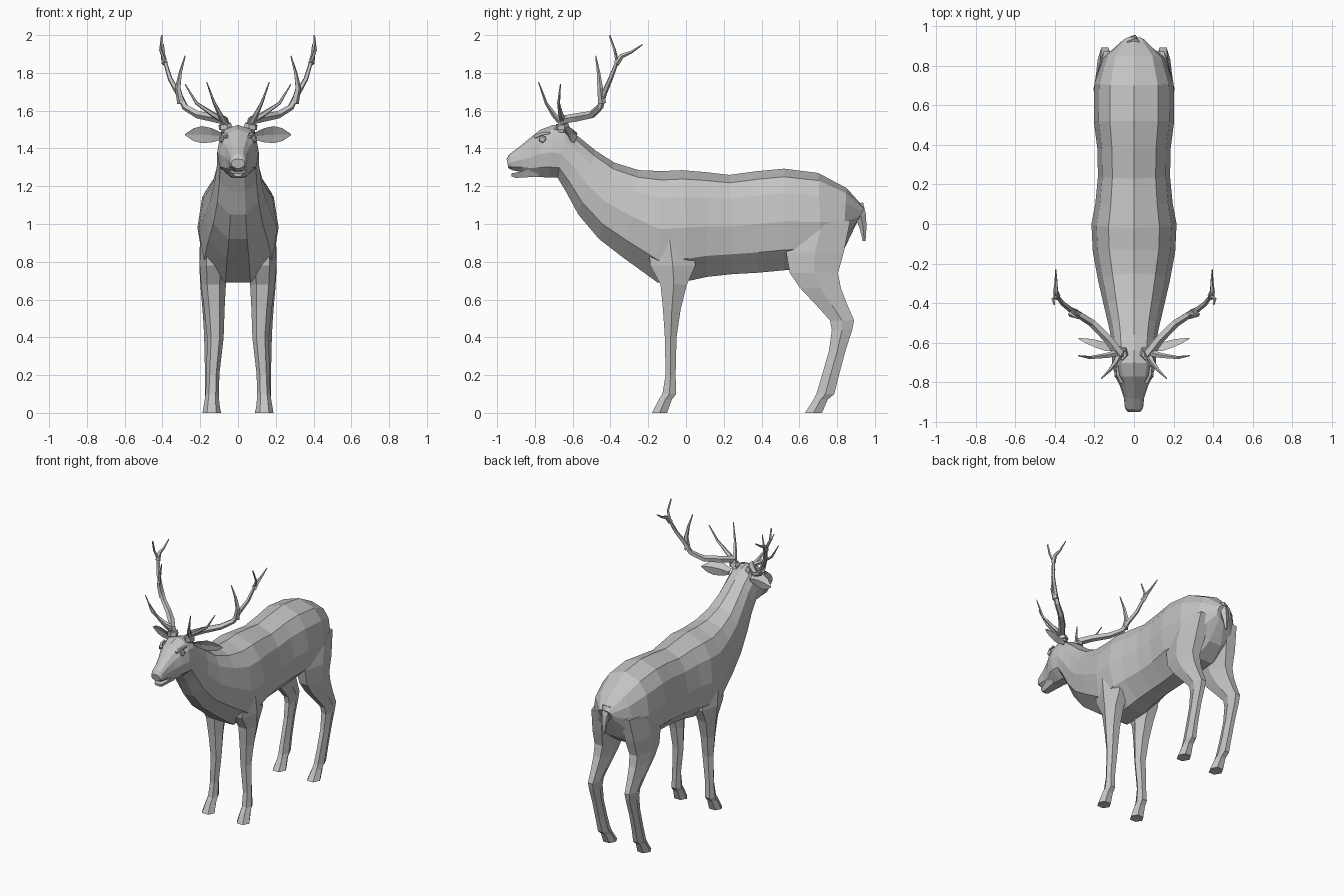
import bpy, bmesh, math
from mathutils import Vector

coat = bpy.data.materials.new("grey_coat")
coat.diffuse_color = (0.55, 0.55, 0.55, 1)


def loft(name, tubes, mirror=False):
    """Skin closed rings of points; each tube is a list of rings."""
    bm = bmesh.new()
    for rings in tubes:
        vs = [[bm.verts.new(p) for p in r] for r in rings]
        n = len(vs[0])
        for a, b in zip(vs, vs[1:]):
            for i in range(n):
                j = (i + 1) % n
                bm.faces.new((a[i], a[j], b[j], b[i]))
        bm.faces.new(vs[0][::-1])
        bm.faces.new(vs[-1])
    bmesh.ops.recalc_face_normals(bm, faces=bm.faces)
    return finish(name, bm, mirror)


def finish(name, bm, mirror):
    me = bpy.data.meshes.new(name)
    bm.to_mesh(me)
    bm.free()
    me.materials.append(coat)
    ob = bpy.data.objects.new(name, me)
    bpy.context.collection.objects.link(ob)
    if mirror:
        ob.modifiers.new("mirror", 'MIRROR').use_axis[0] = True
    return ob


def body_ring(ty, tz, by, bz, w):
    """Cross-section hung between a top point and a bottom point."""
    prof = [(0.08, .60), (.24, .88), (.52, 1), (.8, .87), (1, .32)]
    pt = lambda t, f: (f * w, ty + (by - ty) * t, tz + (bz - tz) * t)
    return ([pt(0, 0)] + [pt(t, f) for t, f in prof]
            + [pt(t, -f) for t, f in reversed(prof)])


def leg_ring(z, yf, yb, x, hw):
    """Six-sided horizontal leg section from front y to back y."""
    m, h = (yf + yb) / 2, (yb - yf) / 2
    return [(x + hw * a, m + h * b, z) for a, b in
            ((.5, -1), (1, 0), (.5, 1), (-.5, 1), (-1, 0), (-.5, -1))]


def tube(path, r0, r1, n=5):
    """Tapered tube along a path, without twist."""
    pts = [Vector(p) for p in path]
    side, rings = Vector((0.3, 1, 0.2)), []
    for i, p in enumerate(pts):
        t = (pts[min(i + 1, len(pts) - 1)] - pts[max(i - 1, 0)]).normalized()
        side = (side - t * side.dot(t)).normalized()
        up = t.cross(side)
        r = r0 + (r1 - r0) * i / (len(pts) - 1)
        rings.append([p + r * (side * math.cos(a) + up * math.sin(a))
                      for a in (math.tau * k / n for k in range(n))])
    return rings


# Head, neck and trunk in one skin: top y, top z, bottom y, bottom z, half width
loft("body", [[body_ring(*s) for s in (
    (-.95, 1.345, -.94, 1.295, .036),
    (-.935, 1.37, -.92, 1.285, .046),
    (-.88, 1.41, -.87, 1.275, .052),
    (-.82, 1.46, -.82, 1.255, .070),
    (-.77, 1.50, -.78, 1.25, .092),
    (-.70, 1.525, -.73, 1.245, .110),
    (-.635, 1.51, -.68, 1.245, .110),
    (-.56, 1.455, -.635, 1.17, .112),
    (-.48, 1.39, -.57, 1.05, .125),
    (-.38, 1.325, -.46, .92, .150),
    (-.25, 1.285, -.33, .82, .180),
    (-.13, 1.28, -.15, .69, .208),
    (-.02, 1.285, .02, .70, .215),
    (.10, 1.275, .11, .72, .195),
    (.23, 1.26, .25, .735, .182),
    (.38, 1.28, .38, .742, .185),
    (.52, 1.293, .52, .755, .203),
    (.70, 1.27, .72, .77, .200),
    (.85, 1.19, .83, .85, .155),
    (.945, 1.085, .90, 1.0, .055))]])

# Lower jaw, leaving a slit for the mouth
loft("lower_jaw", [[[(x * w, y, z) for x, z in
                     ((1, zt), (.6, zb), (-.6, zb), (-1, zt))]
                    for y, zt, zb, w in (
    (-.925, 1.268, 1.252, .025), (-.90, 1.272, 1.244, .036),
    (-.85, 1.285, 1.247, .045), (-.78, 1.30, 1.25, .06))]])

# Legs: height, front y, back y, centre x, half width
loft("front_leg", [[leg_ring(*s) for s in (
    (.95, -.20, .02, .125, .075),
    (.78, -.19, .05, .130, .073),
    (.68, -.135, .005, .130, .066),
    (.55, -.122, -.028, .125, .054),
    (.40, -.112, -.05, .120, .044),
    (.20, -.108, -.055, .133, .034),
    (.10, -.125, -.052, .136, .036),
    (.07, -.145, -.075, .138, .038),
    (0, -.18, -.10, .140, .048))]], True)

loft("hind_leg", [[leg_ring(*s) for s in (
    (1.02, .58, .87, .115, .075),
    (.85, .53, .835, .130, .075),
    (.74, .55, .805, .140, .063),
    (.66, .605, .82, .143, .055),
    (.57, .69, .855, .145, .045),
    (.49, .762, .89, .147, .037),
    (.44, .772, .88, .147, .034),
    (.33, .757, .845, .147, .030),
    (.20, .72, .81, .145, .030),
    (.10, .69, .785, .142, .034),
    (.07, .675, .75, .140, .036),
    (0, .63, .72, .138, .048))]], True)

# Tail
loft("tail", [tube([(0, .90, 1.10), (0, .925, 1.04), (0, .937, .98),
                    (0, .943, .91)], .042, .008)])

# Cupped ears: centre, half height, half depth
loft("ear", [[[(x, y - d, z + h), (x, y + d, z + .3 * h), (x, y + .6 * d, z - h),
               (x, y + .1 * d, z)] for x, y, z, h, d in (
    (.085, -.625, 1.465, .018, .015), (.14, -.62, 1.47, .038, .022),
    (.19, -.605, 1.473, .045, .020), (.235, -.592, 1.473, .034, .014),
    (.28, -.578, 1.473, .004, .003))]], True)

# Antlers: main beam, two brow tines, middle tine, rear tine, base burr
loft("antler", [
    tube([(.06, -.65, 1.49), (.075, -.655, 1.55), (.13, -.58, 1.563),
          (.21, -.50, 1.578), (.28, -.455, 1.62), (.315, -.435, 1.69),
          (.36, -.40, 1.77), (.387, -.365, 1.86), (.41, -.378, 1.92),
          (.403, -.405, 1.998)], .029, .005),
    tube([(.075, -.66, 1.54), (.095, -.70, 1.58), (.125, -.74, 1.64),
          (.165, -.78, 1.75)], .019, .003),
    tube([(.08, -.65, 1.55), (.14, -.665, 1.585), (.22, -.675, 1.64),
          (.28, -.665, 1.74)], .019, .003),
    tube([(.30, -.445, 1.64), (.318, -.455, 1.72), (.305, -.463, 1.80),
          (.28, -.478, 1.89)], .022, .003),
    tube([(.387, -.37, 1.85), (.395, -.34, 1.89), (.393, -.29, 1.91),
          (.395, -.23, 1.95)], .018, .003),
    tube([(.065, -.652, 1.505), (.07, -.655, 1.53)], .038, .034, 6)], True)

# Eyes
bm = bmesh.new()
bmesh.ops.create_icosphere(bm, subdivisions=1, radius=.022)
for v in bm.verts:
    v.co = Vector((v.co.x * .7 + .086, v.co.y - .76, v.co.z + 1.45))
finish("eye", bm, True)

# Brow ridges above the eyes
loft("brow", [tube([(.06, -.80, 1.462), (.08, -.765, 1.478),
                    (.085, -.72, 1.482)], .012, .008, 4)], True)
